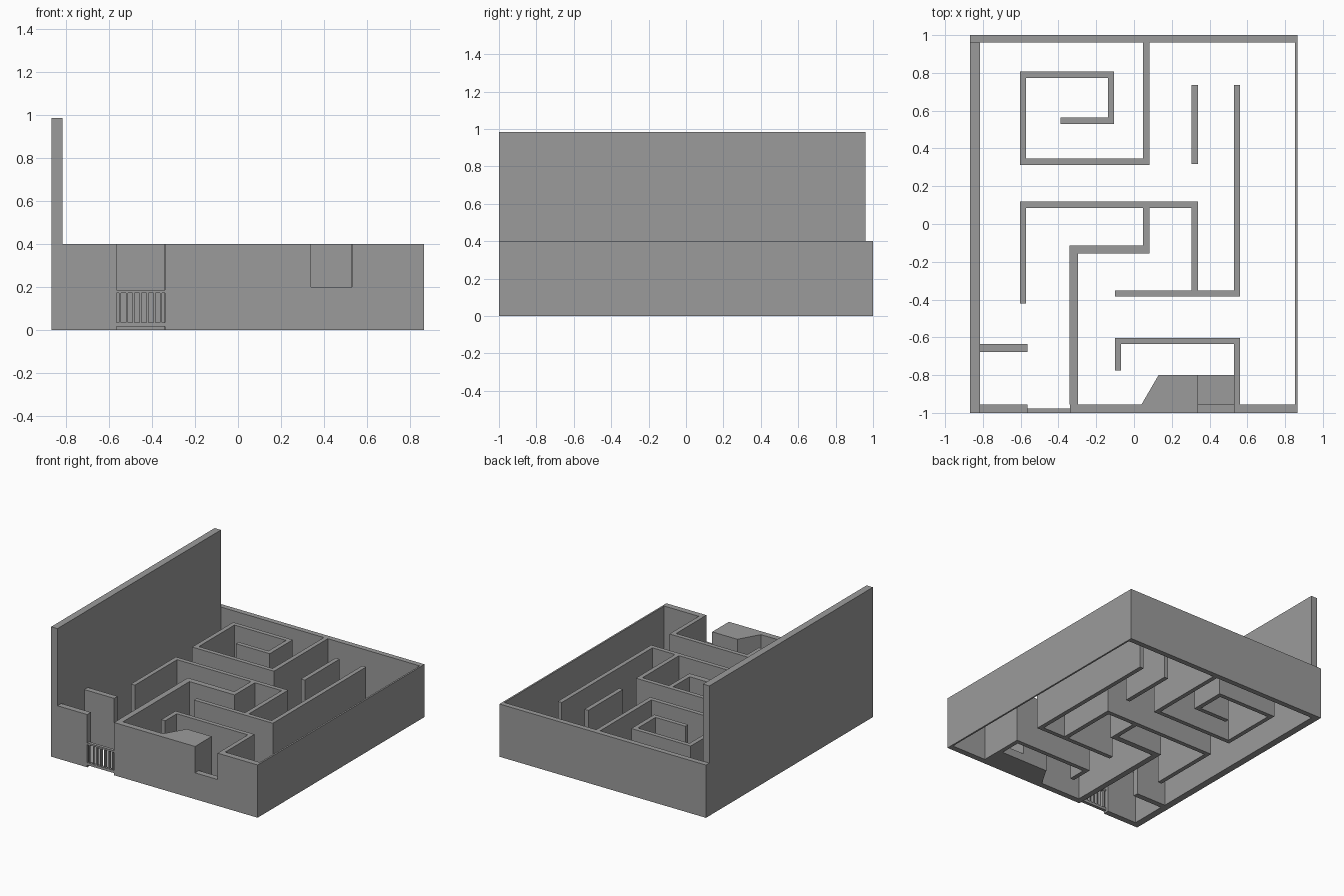
import bpy
import bmesh
from mathutils import Vector

cube = bpy.data.objects.get("Cube")
if cube:
    bpy.data.objects.remove(cube)

grey = bpy.data.materials.new("plain_grey")
grey.use_nodes = True
colour = (0.33, 0.33, 0.33, 1)
grey.diffuse_color = colour
grey.node_tree.nodes["Principled BSDF"].inputs["Base Color"].default_value = colour

WALL_H = 0.4


def prism(name, outline, z0=0.0, z1=WALL_H):
    """Extrude a flat outline from z0 to z1."""
    bm = bmesh.new()
    face = bm.faces.new([bm.verts.new((x, y, z0)) for x, y in outline])
    top = bmesh.ops.extrude_face_region(bm, geom=[face])
    moved = [v for v in top["geom"] if isinstance(v, bmesh.types.BMVert)]
    bmesh.ops.translate(bm, vec=(0, 0, z1 - z0), verts=moved)
    bmesh.ops.recalc_face_normals(bm, faces=bm.faces)
    mesh = bpy.data.meshes.new(name)
    bm.to_mesh(mesh)
    bm.free()
    mesh.materials.append(grey)
    obj = bpy.data.objects.new(name, mesh)
    bpy.context.collection.objects.link(obj)
    return obj


def box(name, x0, x1, y0, y1, z0=0.0, z1=WALL_H):
    return prism(name, [(x0, y0), (x1, y0), (x1, y1), (x0, y1)], z0, z1)


def wall_run(name, points, thick=0.033):
    """Wall along a centre line with mitred corners."""
    pts = [Vector(p) for p in points]
    dirs = [(b - a).normalized() for a, b in zip(pts, pts[1:])]
    left, right = [], []
    for i, p in enumerate(pts):
        before, after = dirs[max(i - 1, 0)], dirs[min(i, len(dirs) - 1)]
        normals = [Vector((-d.y, d.x)) for d in (before, after)]
        mitre = normals[0] + normals[1]
        mitre *= thick / 2 / mitre.dot(normals[0])
        left.append(p + mitre)
        right.append(p - mitre)
    return prism(name, left + right[::-1])


# Outer walls
box("tall_side_wall", -0.868, -0.815, -1, 0.96, 0, 0.985)
box("back_wall", -0.868, 0.865, 0.96, 1)
box("thin_side_wall", 0.852, 0.865, -1, 0.96)
box("front_wall_right", -0.815, -0.565, -1, -0.955)
box("front_wall_middle", -0.34, 0.34, -1, -0.955)
box("front_wall_notch", 0.34, 0.53, -1, -0.955, 0, 0.2)
box("front_wall_left", 0.53, 0.852, -1, -0.955)

# Inner maze walls
wall_run("spiral_wall", [(0.065, 0.96), (0.065, 0.33), (-0.588, 0.33), (-0.588, 0.79),
                         (-0.122, 0.79), (-0.122, 0.547), (-0.39, 0.547)])
wall_run("short_wall", [(0.322, 0.317), (0.322, 0.735)])
wall_run("long_corner_wall", [(0.545, 0.735), (0.545, -0.368), (-0.1, -0.368)])
wall_run("central_wall", [(0.322, -0.352), (0.322, 0.102), (-0.588, 0.102), (-0.588, -0.42)])
wall_run("link_wall", [(0.065, -0.114), (0.065, 0.086)])
wall_run("entry_wall", [(-0.319, -0.955), (-0.319, -0.135), (0.081, -0.135)], 0.044)
wall_run("front_hook_wall", [(0.545, -0.955), (0.545, -0.62), (-0.085, -0.62), (-0.085, -0.775)])
wall_run("stub_wall", [(-0.815, -0.657), (-0.565, -0.657)], 0.042)

# Block and low step behind the notch
prism("corner_block", [(0.04, -0.955), (0.34, -0.955), (0.34, -0.8), (0.13, -0.8)])
box("low_step", 0.34, 0.529, -0.955, -0.8, 0, 0.06)

# Barred gate
GATE_X = (-0.565, -0.34)
GATE_Y = (-1, -0.976)
box("gate_bottom_rail", *GATE_X, *GATE_Y, 0.016, 0.035)
box("gate_top_rail", *GATE_X, *GATE_Y, 0.172, 0.185)
for i in range(7):
    x = -0.549 + i * 0.032
    box(f"gate_bar_{i + 1}", x - 0.0045, x + 0.0045, *GATE_Y, 0.035, 0.172)
